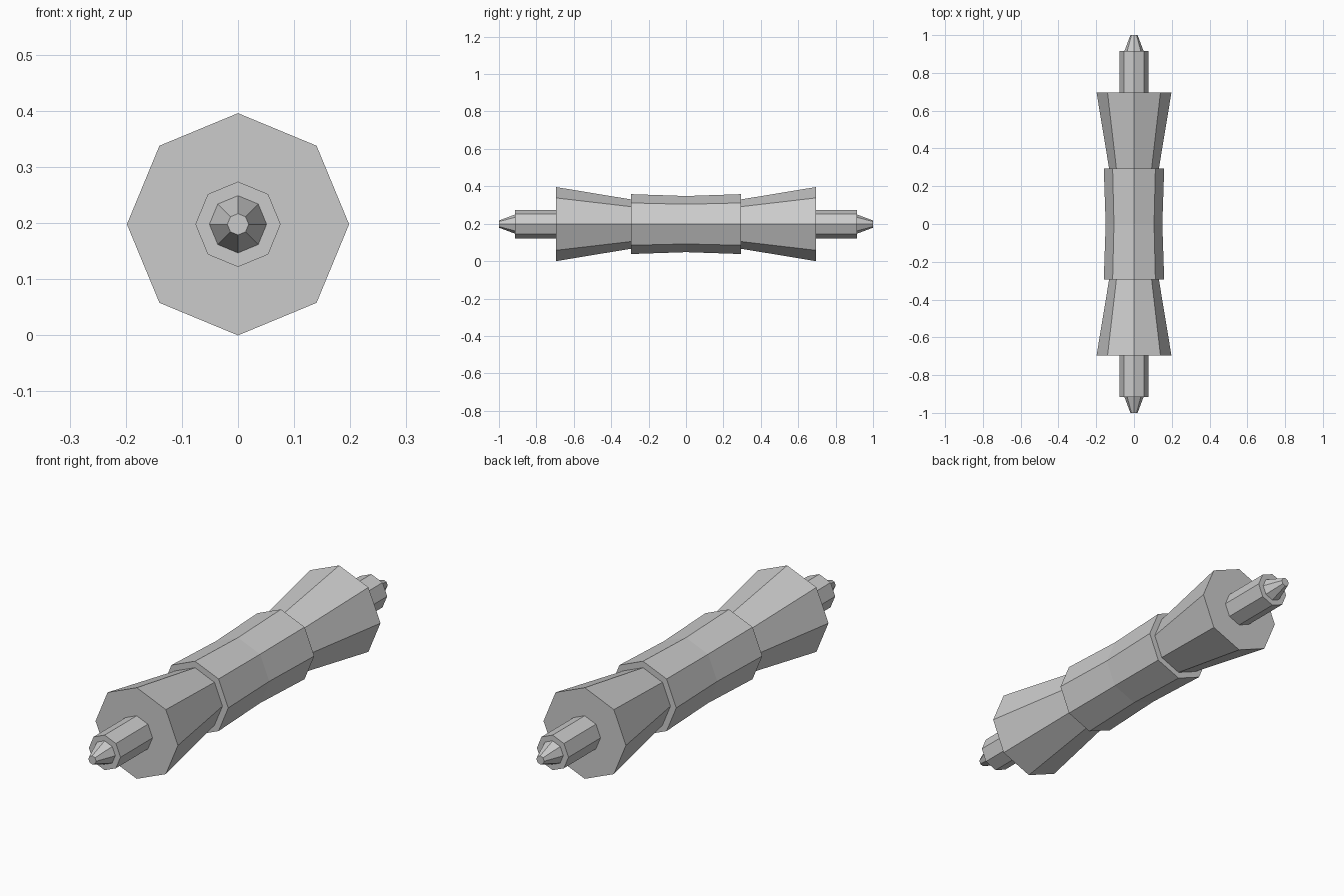
import bpy, bmesh, math

if "Cube" in bpy.data.objects:
    bpy.data.objects.remove(bpy.data.objects["Cube"])

SIDES = 8
AXIS_Z = 0.198

metal = bpy.data.materials.new("plain grey")
metal.diffuse_color = (0.6, 0.6, 0.6, 1)
metal.use_nodes = True
metal.node_tree.nodes["Principled BSDF"].inputs["Base Color"].default_value = metal.diffuse_color


def lathe(name, profile):
    """Closed octagonal solid around the y axis from (y, radius) pairs."""
    bm = bmesh.new()
    rings = []
    for y, r in profile:
        ring = []
        for i in range(SIDES):
            a = math.tau * i / SIDES
            ring.append(bm.verts.new((r * math.cos(a), y, AXIS_Z + r * math.sin(a))))
        rings.append(ring)
    for a, b in zip(rings, rings[1:]):
        for i in range(SIDES):
            j = (i + 1) % SIDES
            bm.faces.new((a[i], a[j], b[j], b[i]))
    bm.faces.new(rings[0])
    bm.faces.new(rings[-1])
    bmesh.ops.recalc_face_normals(bm, faces=bm.faces)
    mesh = bpy.data.meshes.new(name)
    bm.to_mesh(mesh)
    bm.free()
    mesh.materials.append(metal)
    bpy.context.collection.objects.link(bpy.data.objects.new(name, mesh))


# Waisted grip in the middle
lathe("grip", [(-0.295, 0.16), (0, 0.15), (0.295, 0.16)])

# Flared bell, shaft and pointed tip at each end
for side, s in (("front", -1), ("back", 1)):
    lathe(side + "_bell", [(s * 0.295, 0.132), (s * 0.695, 0.198)])
    lathe(side + "_shaft", [(s * 0.695, 0.076), (s * 0.915, 0.076)])
    lathe(side + "_tip", [(s * 0.915, 0.051), (s * 1.0, 0.019)])
